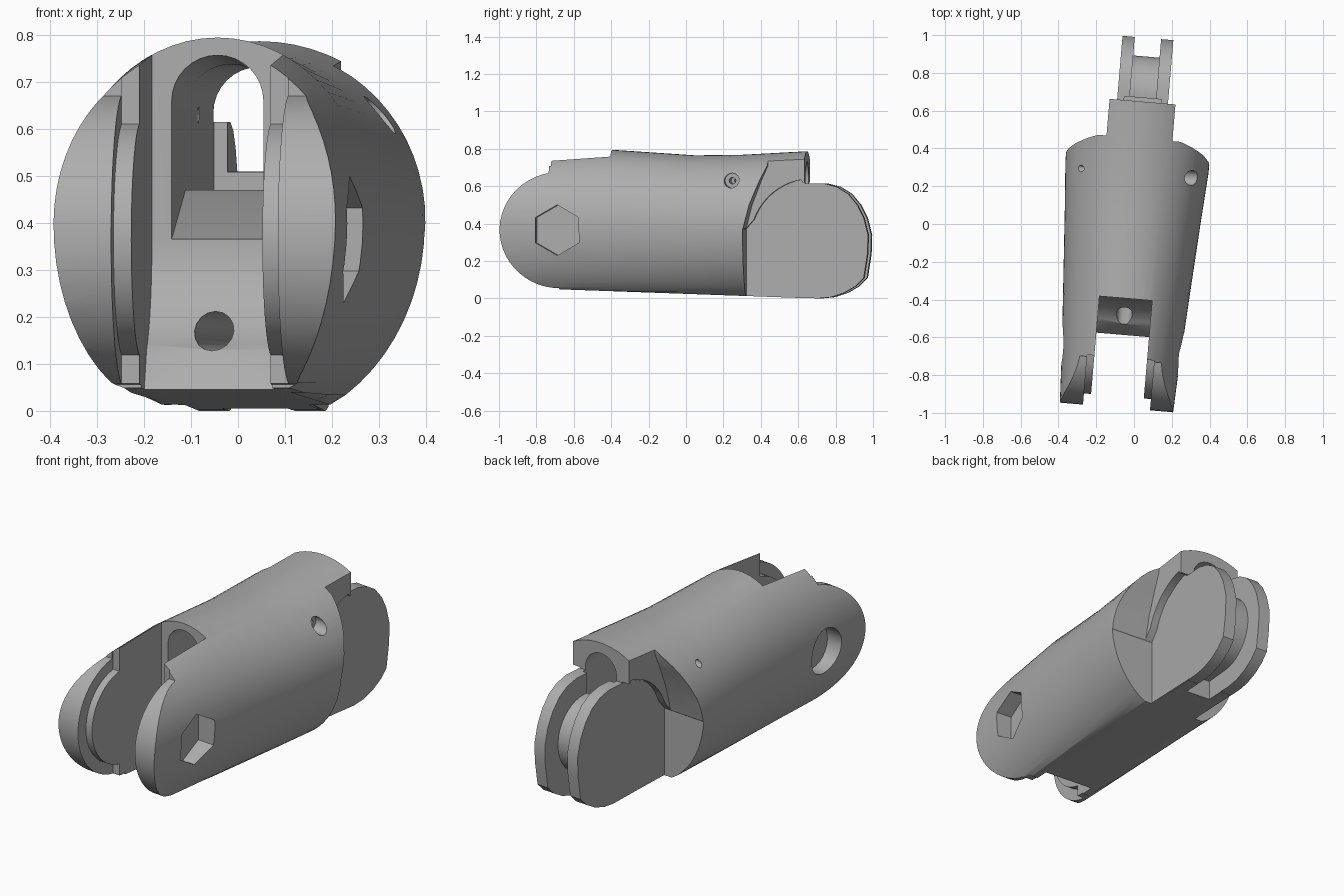
import bpy, bmesh
from math import sin, cos, radians, pi
from mathutils import Matrix

cube = bpy.data.objects.get("Cube")
if cube:
    bpy.data.objects.remove(cube, do_unlink=True)

grey = bpy.data.materials.new("plain grey")
grey.use_nodes = True
COLOUR = (0.42, 0.42, 0.42, 1)
grey.diffuse_color = COLOUR
grey.node_tree.nodes["Principled BSDF"].inputs["Base Color"].default_value = COLOUR


def finish(name, bm):
    bmesh.ops.recalc_face_normals(bm, faces=bm.faces)
    mesh = bpy.data.meshes.new(name)
    bm.to_mesh(mesh)
    bm.free()
    mesh.materials.append(grey)
    ob = bpy.data.objects.new(name, mesh)
    bpy.context.collection.objects.link(ob)
    return ob


def loft(name, rings):
    """Skin a row of closed rings and cap both ends."""
    bm = bmesh.new()
    rows = [[bm.verts.new(p) for p in ring] for ring in rings]
    n = len(rows[0])
    for a, b in zip(rows, rows[1:]):
        for i in range(n):
            j = (i + 1) % n
            bm.faces.new((a[i], a[j], b[j], b[i]))
    bm.faces.new(rows[0])
    bm.faces.new(rows[-1])
    return finish(name, bm)


def prism(name, profile, x0, x1):
    """Extrude a side profile of (y, z) points across x."""
    return loft(name, [[(x, y, z) for y, z in profile] for x in (x0, x1)])


def arc(centre, r, start, end, n=24):
    steps = [radians(start + (end - start) * i / n) for i in range(n + 1)]
    return [(centre[0] + r * cos(t), centre[1] + r * sin(t)) for t in steps]


def boolean(target, tool, operation="DIFFERENCE"):
    mod = target.modifiers.new("cut", "BOOLEAN")
    mod.operation = operation
    mod.solver = "EXACT"
    mod.object = tool
    bpy.context.view_layer.objects.active = target
    bpy.ops.object.modifier_apply(modifier=mod.name)
    bpy.data.objects.remove(tool, do_unlink=True)


FRONT = (-0.665, 0.365)   # pivot of the fork
BACK = (0.69, 0.31)       # pivot of the tongue

# Body shell: rounded sections with a flattened underside
sections = [(-1.1, 0.295, 0.765), (-0.72, 0.313, 0.775), (-0.4, 0.333, 0.795),
            (0.05, 0.362, 0.765), (0.3, 0.38, 0.768), (0.65, 0.385, 0.787)]
rings = []
for y, half, top in sections:
    floor = 0.025 - 0.0357 * y
    ring = []
    for i in range(64):
        t = 2 * pi * i / 64
        rise = top - 0.4 if sin(t) > 0 else 0.44
        ring.append((half * cos(t), y, max(floor, 0.4 + rise * sin(t))))
    rings.append(ring)
body = loft("finger_segment", rings)

# Rounded fork ends
outline = [(1, 1), (-0.72, 1)] + arc(FRONT, 0.31, 100, 270) + [(-0.66, -0.1), (1, -0.1)]
boolean(body, prism("fork_outline", outline, -1, 1), "INTERSECT")

# Shoulders and the clearance beside the tongue
shoulder = [(0.335, -0.1), (0.335, 0.36), (0.37, 0.5), (0.42, 0.63),
            (0.455, 0.71), (0.455, 1), (1, 1), (1, -0.1)]
clearance = [(0.335, -0.1), (0.335, 0.37)] + arc(BACK, 0.33, 160, 100, 10) + [
    (0.64, 0.62), (1, 0.62), (1, -0.1)]
for side in (-1, 1):
    boolean(body, prism("shoulder_cut", shoulder, side * 0.175, side * 0.6))
    boolean(body, prism("clearance_cut", clearance, side * 0.132, side * 0.6))

# Tongue at the back
tongue = [(0.28, 0.02), (0.28, 0.36), (0.45, 0.55), (0.6, 0.615), (0.75, 0.615),
          (0.82, 0.597), (0.88, 0.56), (0.93, 0.5), (0.965, 0.43), (0.988, 0.34),
          (0.985, 0.24), (0.965, 0.11), (0.92, 0.065), (0.86, 0.03), (0.79, 0.007), (0.72, 0)]
boolean(body, prism("tongue", tongue, -0.135, 0.135), "UNION")

# Slot between the fork arms, with a lip along its lower end
slot = [(-1.2, 1), (-0.395, 1)] + arc(FRONT, 0.27, 0, -60, 14) + [
    (-0.6, 0.03), (-0.62, -0.1), (-1.2, -0.1)]
boolean(body, prism("slot_cut", slot, -0.14, 0.14))

# Recess that leaves a round pad inside each arm
recess = [(-0.71, 1)] + arc(FRONT, 0.25, 100.4, 259.6) + [(-0.71, -0.1), (-1.2, -0.1), (-1.2, 1)]
boolean(body, prism("recess_cut", recess, -0.178, 0.178))

# Arched tunnel with a ramped floor
rings = []
for y, floor, top in [(-0.5, 0.34, 0.76), (-0.39, 0.367, 0.757), (-0.05, 0.47, 0.738), (0.67, 0.47, 0.732)]:
    arch = arc((0, top - 0.098), 0.098, 0, 180, 16)
    rings.append([(x, y, z) for x, z in [(-0.098, floor), (0.098, floor)] + arch])
boolean(body, loft("tunnel_cut", rings))

# Groove around the tongue
groove = arc(BACK, 0.2, 98, -90, 20) + [(0.55, 0.11), (0.55, -0.1), (1.2, -0.1), (1.2, 0.7), (0.662, 0.7)]
boolean(body, prism("groove_cut", groove, -0.07, 0.07))

# Cord hole, from the slot to the groove below
hole = arc((0, 0.17), 0.042, 0, 337.5, 15)
boolean(body, loft("cord_hole_cut", [[(x, y, z) for x, z in hole] for y in (-0.65, 0.6)]))

# Pivot pockets: six-sided on the left arm, round on the right
boolean(body, prism("hex_pocket_cut", arc(FRONT, 0.135, 90, 390, 5), 0.22, 0.5))
boolean(body, prism("round_pocket_cut", arc(FRONT, 0.12, 0, 345, 23), -0.5, -0.22))

# Cross pin holes
boolean(body, prism("pin_hole_cut", arc((0.27, 0.63), 0.04, 0, 337.5, 15), 0.24, 0.6))
boolean(body, prism("pin_hole_cut", arc((0.27, 0.63), 0.018, 0, 330, 11), -0.6, 0.3))

# Slight turn about the upright axis
body.data.transform(Matrix.Translation((-0.01, 0, 0)) @ Matrix.Rotation(-0.085, 4, "Z"))
bpy.ops.object.select_all(action="DESELECT")
body.select_set(True)
bpy.context.view_layer.objects.active = body
bpy.ops.object.shade_smooth_by_angle(angle=radians(25))
